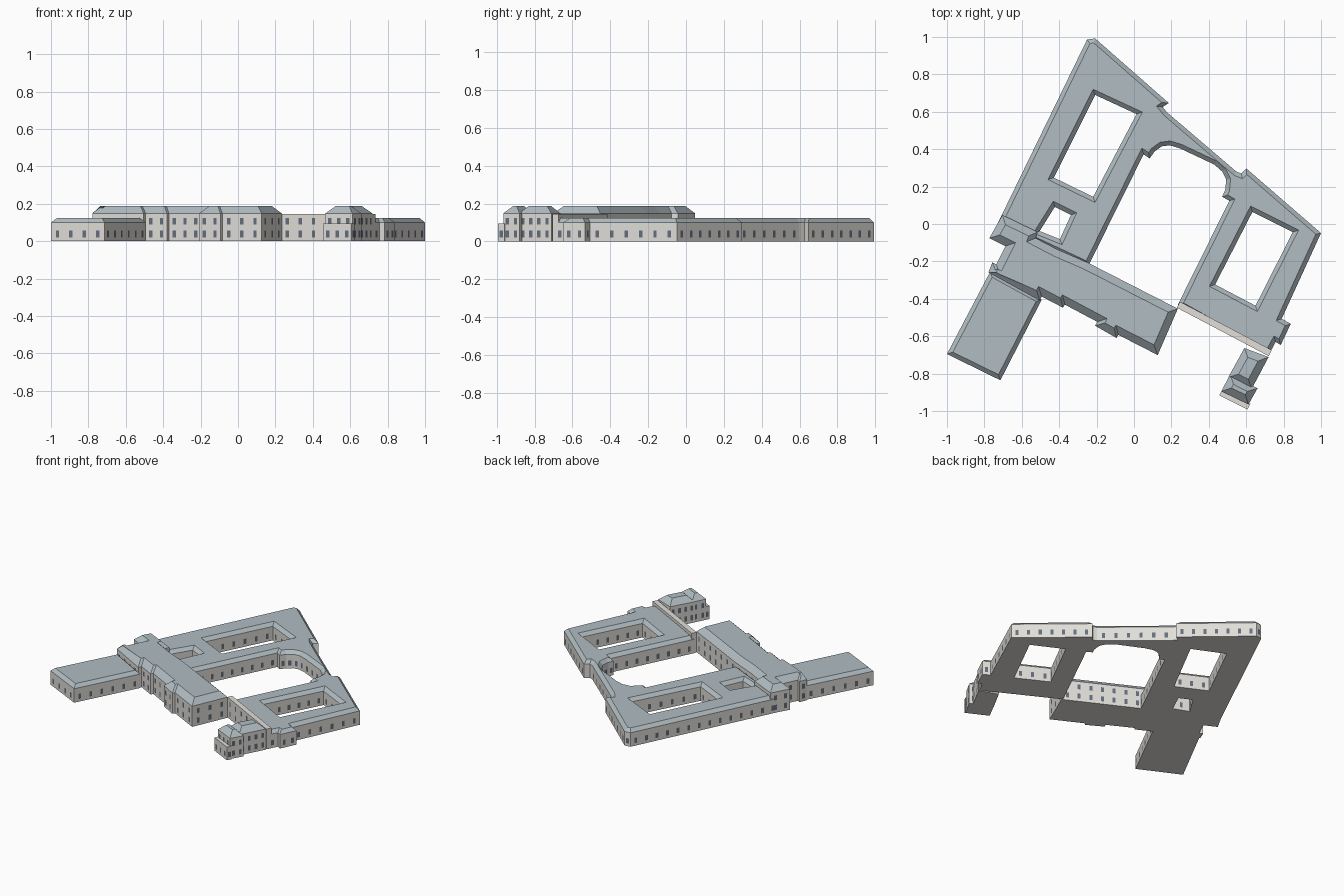
import bpy, bmesh, math
from mathutils import Vector
from mathutils.geometry import tessellate_polygon

if "Cube" in bpy.data.objects:
    bpy.data.objects.remove(bpy.data.objects["Cube"])

# Plan points are in site-plan units, y downwards; S and the centre map them to model space
S, CX, CY = 1 / 185.5, 1134.5, 224.0


def material(name, rgb):
    m = bpy.data.materials.new(name)
    m.diffuse_color = (*rgb, 1)
    m.use_nodes = True
    m.node_tree.nodes["Principled BSDF"].inputs["Base Color"].default_value = m.diffuse_color
    return m


WALL = material("stone_wall", (0.76, 0.74, 0.70))
ROOF = material("slate_roof", (0.44, 0.51, 0.54))
GLASS = material("window_glass", (0.13, 0.16, 0.21))


def plan(points, ccw=True):
    pts = [Vector(((x - CX) * S, (CY - y) * S)) for x, y in points]
    area = sum(a.x * b.y - b.x * a.y for a, b in zip(pts, pts[1:] + pts[:1]))
    return pts if (area > 0) == ccw else pts[::-1]


def inset(pts, d):
    # mitred offset to the left of the travel direction (into the building)
    out = []
    for i, p in enumerate(pts):
        a = (p - pts[i - 1]).normalized()
        b = (pts[(i + 1) % len(pts)] - p).normalized()
        na, nb = Vector((-a.y, a.x)), Vector((-b.y, b.x))
        out.append(p + (na + nb) * (d / max(1 + na.dot(nb), 0.35)))
    return out


def finish(bm, name, mats):
    me = bpy.data.meshes.new(name)
    bm.to_mesh(me)
    bm.free()
    for m in mats:
        me.materials.append(m)
    bpy.context.collection.objects.link(bpy.data.objects.new(name, me))


def building(name, outline, holes=(), eave=0.10, top=0.123, slope=0.023,
             rows=((0.02, 0.057),), spacing=0.078):
    loops = [plan(outline)] + [plan(h, False) for h in holes]
    bm = bmesh.new()
    flat = top <= eave
    base, cap = [], []
    for loop in loops:
        rings = [(loop, 0), (loop, eave)]
        if not flat:
            rings.append((inset(loop, slope), top))
        vs = [[bm.verts.new((p.x, p.y, z)) for p in ring] for ring, z in rings]
        for k in range(len(vs) - 1):
            for i in range(len(loop)):
                j = (i + 1) % len(loop)
                f = bm.faces.new((vs[k][i], vs[k][j], vs[k + 1][j], vs[k + 1][i]))
                f.material_index = k
        base.append(vs[0])
        cap.append(vs[-1])
    # base and flat roof deck, with courtyards left open
    for group, mat in ((base, 0), (cap, 0 if flat else 1)):
        verts = [v for g in group for v in g]
        for tri in tessellate_polygon([[v.co for v in g] for g in group]):
            try:
                bm.faces.new([verts[i] for i in tri]).material_index = mat
            except ValueError:
                pass
    bmesh.ops.recalc_face_normals(bm, faces=bm.faces)
    finish(bm, name, [WALL, ROOF])

    # window panes evenly spaced along each wall
    bm = bmesh.new()
    for loop in loops:
        for a, b in zip(loop, loop[1:] + loop[:1]):
            n = round((b - a).length / spacing)
            d = (b - a).normalized()
            out = Vector((d.y, -d.x)) * 0.0015
            for i in range(n):
                c = a + (b - a) * ((i + 0.5) / n) + out
                for z0, z1 in rows:
                    l, r = c - d * 0.01, c + d * 0.01
                    bm.faces.new([bm.verts.new((p.x, p.y, z)) for p, z in
                                  ((l, z0), (r, z0), (r, z1), (l, z1))])
    finish(bm, name + "_windows", [GLASS])


TWO_ROWS = ((0.02, 0.057), (0.09, 0.125))
TALL = dict(eave=0.148, top=0.187, slope=0.04, rows=TWO_ROWS)

# Low ranges around the courtyards, with the curved central court
building("courtyard_ranges",
         [(999, 224), (1088, 41), (1096, 40), (1169, 104), (1163, 108), (1167, 113),
          (1236, 172), (1241, 174), (1246, 169), (1320, 233), (1281, 318), (1290, 323),
          (1280, 344), (1275, 341), (1268, 354), (1178, 304), (1229, 201), (1222, 197),
          (1225, 190), (1226, 180), (1222, 172), (1214, 165), (1180, 149), (1170, 146),
          (1162, 147), (1155, 152), (1150, 159), (1144, 155), (1089, 266)],
         holes=[[(1096, 96), (1137, 115), (1094, 197), (1055, 178)],
                [(1056, 207), (1072, 215), (1061, 239), (1041, 231)],
                [(1252, 212), (1292, 232), (1255, 305), (1215, 284)]])

# Tall main block
building("main_block",
         [(1004, 215), (1039, 232), (1037, 238), (1058, 249), (1088, 262), (1178, 308),
          (1158, 354), (1119, 334), (1117, 337), (1096, 325), (1098, 321), (1066, 304),
          (1064, 307), (1043, 296), (1041, 300), (990, 272), (994, 262), (998, 264),
          (1007, 246), (991, 238)], **TALL)

# Low side wing
building("side_wing", [(949, 353), (1002, 379), (1043, 299), (992, 271)])

# Flat-topped screen wall joining the main block to the pavilion
building("screen_wall", [(1177, 307), (1268, 355), (1271, 349), (1180, 301)],
         eave=0.145, top=0.145, rows=TWO_ROWS)

# Pavilion: stem, head and entrance porch
building("pavilion_stem", [(1244, 347), (1268, 356), (1251, 388), (1228, 376)],
         **{**TALL, "spacing": 0.045})
building("pavilion_head", [(1230, 373), (1257, 387), (1248, 403), (1221, 390)],
         **{**TALL, "spacing": 0.05})
building("pavilion_porch", [(1219, 394), (1247, 408), (1250, 402), (1222, 388)],
         eave=0.095, top=0.095, spacing=0.05)
